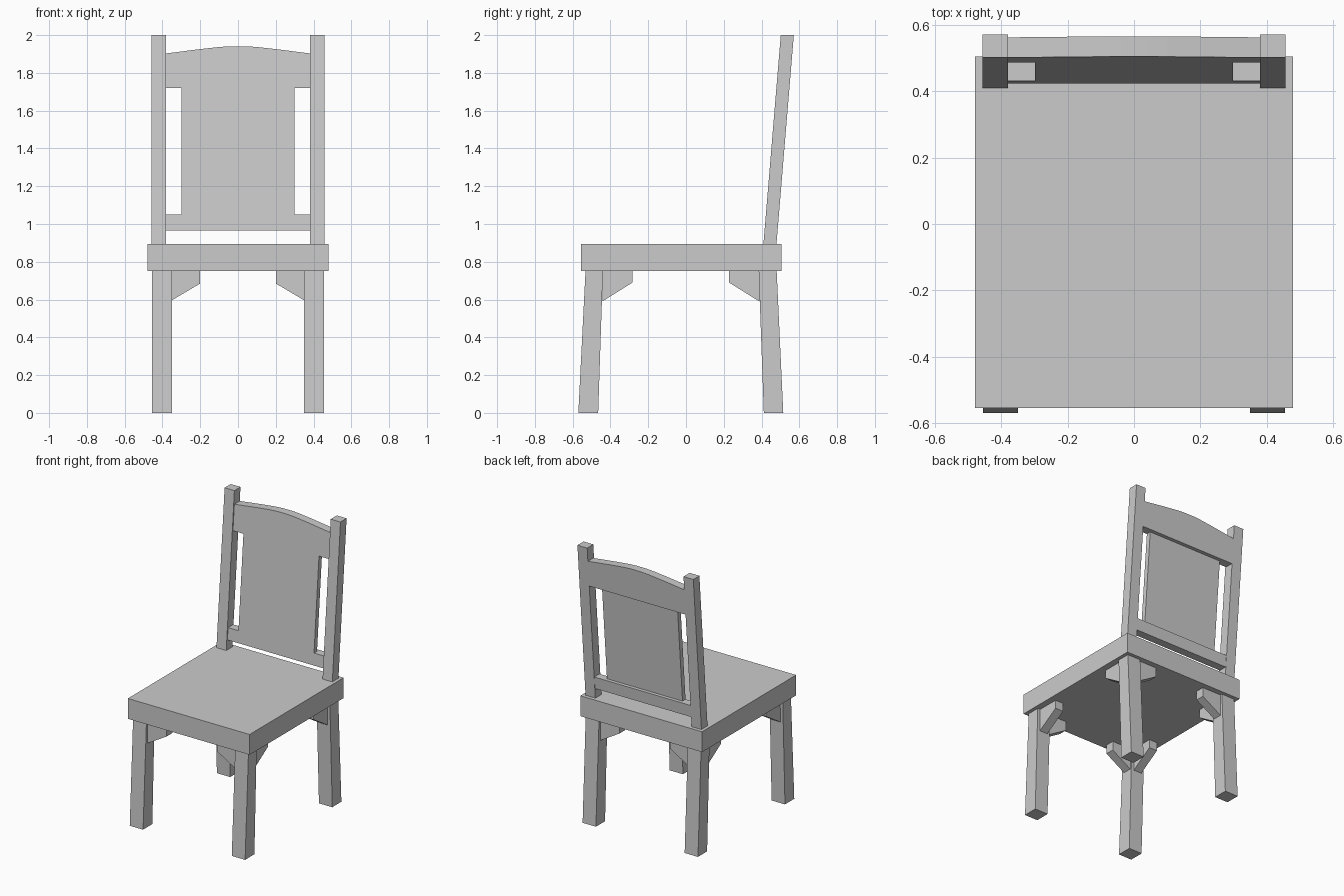
import bpy, bmesh

if "Cube" in bpy.data.objects:
    bpy.data.objects.remove(bpy.data.objects["Cube"])

LEAN = 0.083      # backward lean of the chair back per unit height
SEAT_TOP = 0.895


def prism(name, pts, axis, lo, hi, mirror=False, lean=0.0):
    """Extrude a profile: axis 'X' takes (y, z) points, axis 'Y' takes (x, z)."""
    bm = bmesh.new()
    place = (lambda a, b, t: (t, a, b)) if axis == 'X' else (lambda a, b, t: (a, t, b))
    face = bm.faces.new([bm.verts.new(place(a, b, lo)) for a, b in pts])
    ext = bmesh.ops.extrude_face_region(bm, geom=[face])
    for v in ext['geom']:
        if isinstance(v, bmesh.types.BMVert):
            v.co['XY'.index(axis)] = hi
    for v in bm.verts:
        v.co.y += lean * (v.co.z - SEAT_TOP)
    bmesh.ops.recalc_face_normals(bm, faces=bm.faces)
    mesh = bpy.data.meshes.new(name)
    bm.to_mesh(mesh)
    bm.free()
    ob = bpy.data.objects.new(name, mesh)
    bpy.context.collection.objects.link(ob)
    if mirror:
        ob.modifiers.new("mirror_x", 'MIRROR').use_mirror_merge = False
    return ob


def rect(a0, a1, b0, b1):
    return [(a0, b0), (a1, b0), (a1, b1), (a0, b1)]


# Seat slab
prism("seat", rect(-0.555, 0.505, 0.75, SEAT_TOP), 'X', -0.48, 0.48)

# Splayed, slightly tapered legs
prism("front_leg", [(-0.57, 0), (-0.465, 0), (-0.44, 0.75), (-0.532, 0.75)],
      'X', 0.35, 0.455, mirror=True)
prism("rear_leg", [(0.412, 0), (0.515, 0), (0.48, 0.75), (0.385, 0.75)],
      'X', 0.35, 0.455, mirror=True)

# Corner brackets: one along x and one along y at each leg
for name, s, inner, mid in (("front", 1, -0.443, -0.487), ("rear", -1, 0.388, 0.433)):
    prism(name + "_bracket_across",
          [(0.352, 0.595), (0.352, 0.75), (0.2, 0.75), (0.2, 0.685)],
          'Y', mid - 0.032, mid + 0.032, mirror=True)
    prism(name + "_bracket_along",
          [(inner, 0.59), (inner, 0.75), (inner + s * 0.16, 0.75), (inner + s * 0.16, 0.69)],
          'X', 0.37, 0.434, mirror=True)

# Leaning back posts
prism("back_post", rect(0.38, 0.457, SEAT_TOP, 2.0), 'Y', 0.41, 0.479, mirror=True, lean=LEAN)

# Arched crest rail
right = [(0.38, 1.903), (0.2, 1.926), (0.1, 1.937), (0.04, 1.941)]
crest = [(-0.38, 1.72), (0.38, 1.72)] + right + [(-x, z) for x, z in reversed(right)]
prism("crest_rail", crest, 'Y', 0.418, 0.479, lean=LEAN)

# Lower rail and the thinner centre panel, flush at the front
prism("lower_rail", rect(-0.38, 0.38, 0.965, 1.05), 'Y', 0.418, 0.477, lean=LEAN)
prism("back_panel", rect(-0.298, 0.298, 1.05, 1.72), 'Y', 0.418, 0.452, lean=LEAN)
